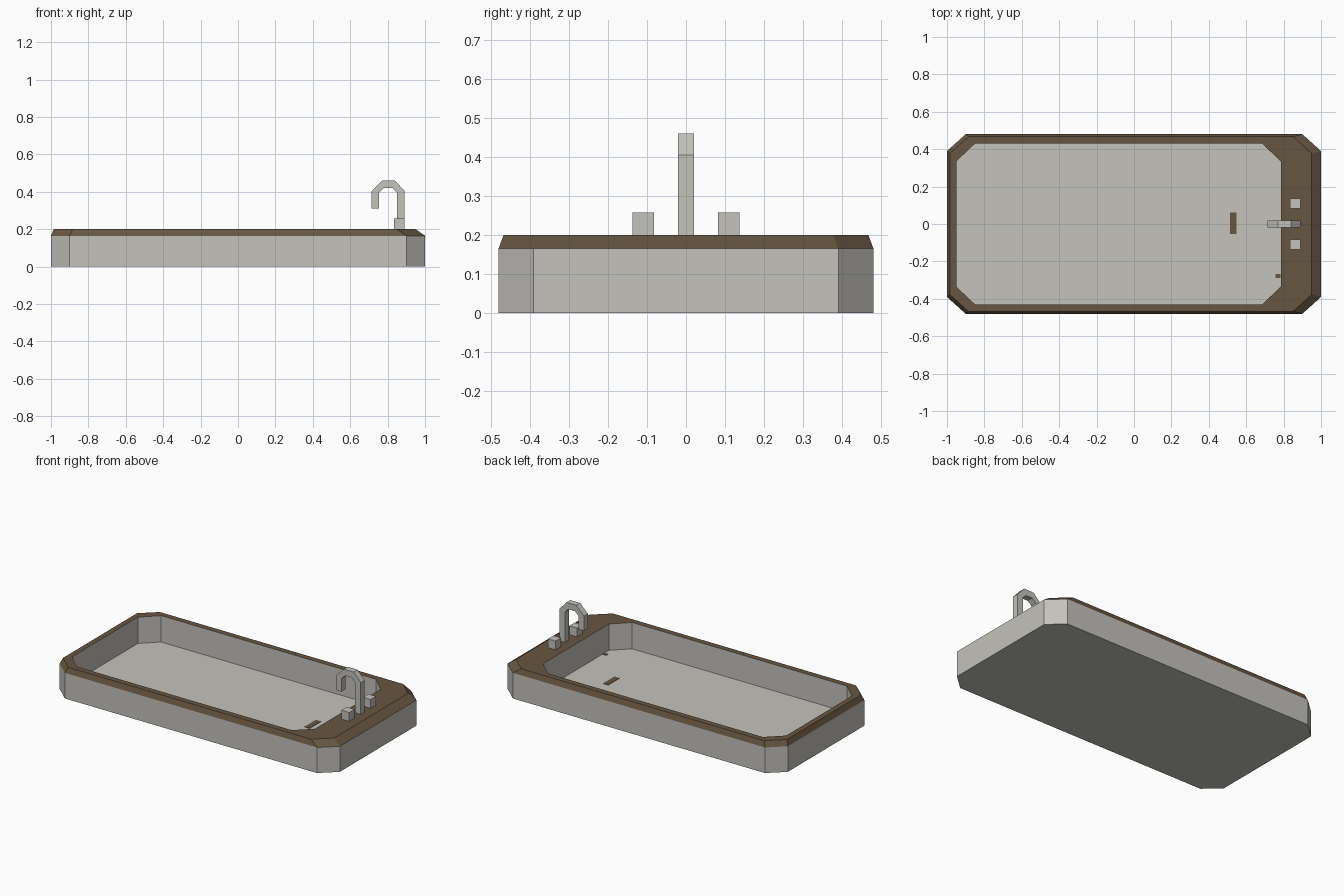
import bpy, bmesh, math

if "Cube" in bpy.data.objects:
    bpy.data.objects.remove(bpy.data.objects["Cube"])


def material(name, rgb):
    m = bpy.data.materials.new(name)
    m.diffuse_color = (*rgb, 1)
    m.use_nodes = True
    m.node_tree.nodes["Principled BSDF"].inputs["Base Color"].default_value = m.diffuse_color
    return m


GREY = material("pale grey", (0.55, 0.54, 0.50))
BROWN = material("dark brown", (0.135, 0.094, 0.055))


def finish(name, bm, mats):
    bmesh.ops.recalc_face_normals(bm, faces=bm.faces)
    me = bpy.data.meshes.new(name)
    bm.to_mesh(me)
    bm.free()
    for m in mats:
        me.materials.append(m)
    ob = bpy.data.objects.new(name, me)
    bpy.context.collection.objects.link(ob)
    return ob


def octagon(bm, x0, x1, y, cx, cy, z):
    """Ring of a rectangle with cut corners."""
    pts = [(x0 + cx, -y), (x1 - cx, -y), (x1, -y + cy), (x1, y - cy),
           (x1 - cx, y), (x0 + cx, y), (x0, y - cy), (x0, -y + cy)]
    return [bm.verts.new((px, py, z)) for px, py in pts]


# Tub: outer wall, sloping rim, flat rim, inner wall and floor
bm = bmesh.new()
rings = [octagon(bm, -1, 1, 0.48, 0.10, 0.09, 0),
         octagon(bm, -1, 1, 0.48, 0.10, 0.09, 0.165),
         octagon(bm, -0.985, 0.95, 0.467, 0.10, 0.09, 0.20),
         octagon(bm, -0.95, 0.785, 0.43, 0.10, 0.095, 0.20),
         octagon(bm, -0.95, 0.785, 0.43, 0.10, 0.095, 0.03)]
for k, (a, b) in enumerate(zip(rings, rings[1:])):
    for i in range(8):
        j = (i + 1) % 8
        f = bm.faces.new((a[i], a[j], b[j], b[i]))
        f.material_index = 1 if k in (1, 2) else 0
bm.faces.new(rings[0])
bm.faces.new(rings[-1])
finish("tub", bm, [GREY, BROWN])

# Tap spout: square tube swept along an arch
outer = [(0.89, 0.195), (0.89, 0.405), (0.84, 0.46), (0.77, 0.46), (0.715, 0.405), (0.715, 0.31)]
inner = [(0.85, 0.195), (0.85, 0.395), (0.827, 0.42), (0.78, 0.42), (0.753, 0.395), (0.753, 0.31)]
bm = bmesh.new()
sections = [[bm.verts.new((p[0], y, p[1])) for p, y in
             ((o, -0.02), (o, 0.02), (n, 0.02), (n, -0.02))]
            for o, n in zip(outer, inner)]
for a, b in zip(sections, sections[1:]):
    for i in range(4):
        j = (i + 1) % 4
        bm.faces.new((a[i], a[j], b[j], b[i]))
bm.faces.new(sections[0])
bm.faces.new(sections[-1])
finish("tap_spout", bm, [GREY])


def box(name, centre, size, mat):
    bm = bmesh.new()
    bmesh.ops.create_cube(bm, size=1)
    for v in bm.verts:
        v.co = [c + s * d for c, s, d in zip(centre, size, v.co)]
    return finish(name, bm, [mat])


# Tap handles
for side, y in (("left", -0.11), ("right", 0.11)):
    box("tap_handle_" + side, (0.862, y, 0.227), (0.055, 0.055, 0.06), GREY)

# Small brown marks on the floor
box("drain_mark", (0.53, 0.005, 0.031), (0.036, 0.115, 0.003), BROWN)
box("corner_mark", (0.77, -0.278, 0.031), (0.025, 0.02, 0.003), BROWN)
